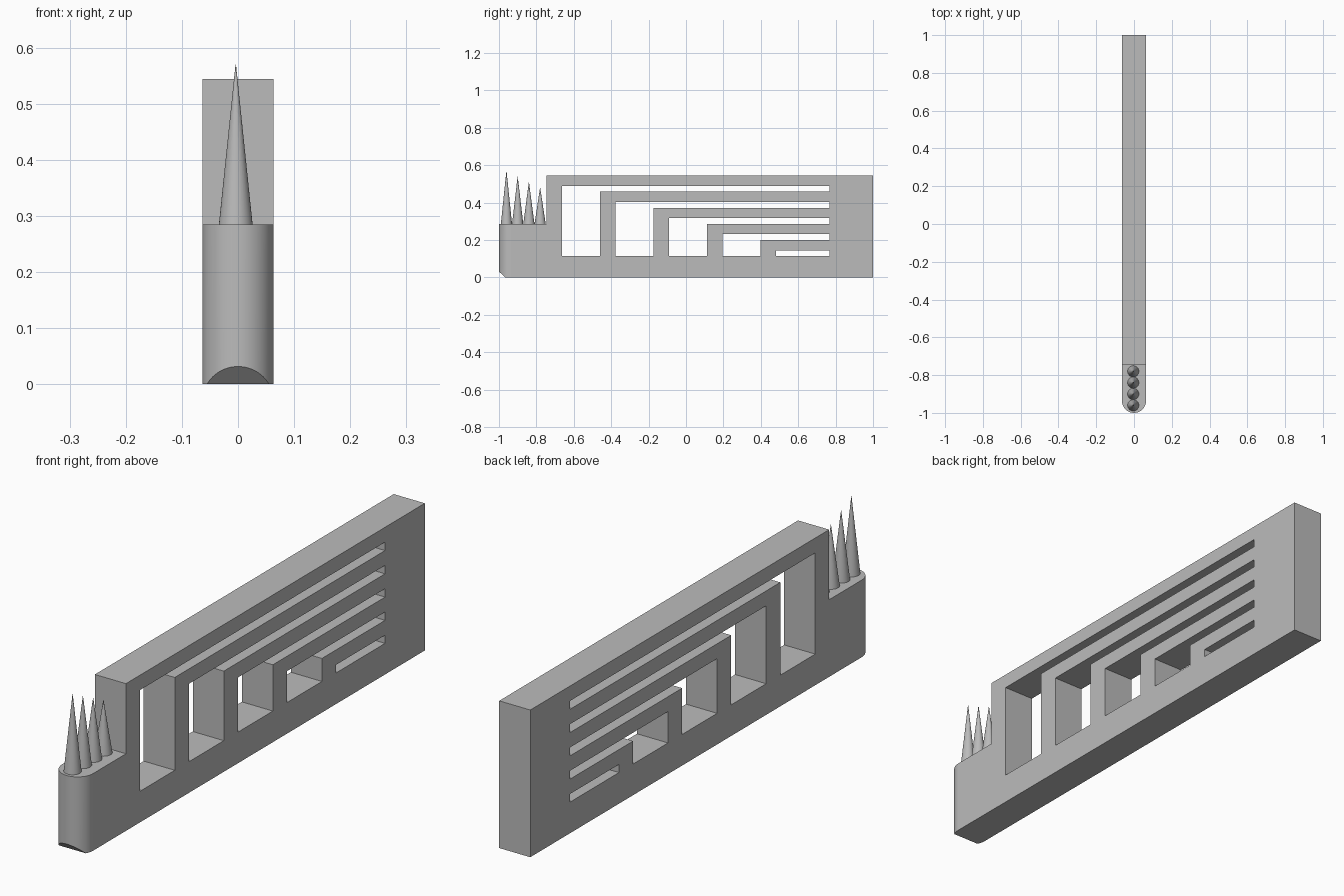
import bpy, bmesh, math

cube = bpy.data.objects.get("Cube")
if cube:
    bpy.data.objects.remove(cube, do_unlink=True)

HALF = 0.0635            # half thickness of the plate
TOP, SHELF = 0.544, 0.285

grey = bpy.data.materials.new("plain_grey")
grey.use_nodes = True
colour = (0.5, 0.5, 0.5, 1)
grey.diffuse_color = colour
grey.node_tree.nodes["Principled BSDF"].inputs["Base Color"].default_value = colour


def prism(name, points, sweep):
    """Extrude a flat outline of 3D points along a vector."""
    bm = bmesh.new()
    face = bm.faces.new([bm.verts.new(p) for p in points])
    ext = bmesh.ops.extrude_face_region(bm, geom=[face])
    verts = [g for g in ext["geom"] if isinstance(g, bmesh.types.BMVert)]
    bmesh.ops.translate(bm, verts=verts, vec=sweep)
    bmesh.ops.recalc_face_normals(bm, faces=bm.faces)
    mesh = bpy.data.meshes.new(name)
    bm.to_mesh(mesh)
    bm.free()
    obj = bpy.data.objects.new(name, mesh)
    mesh.materials.append(grey)
    bpy.context.collection.objects.link(obj)
    return obj


def side_cutter(name, outline):
    """Cutter drawn as a (y, z) outline, passing through the full thickness."""
    obj = prism(name, [(-0.2, y, z) for y, z in outline], (0.4, 0, 0))
    obj.hide_render = True
    return obj


# Plate with a half-round nose in plan
steps = 32
nose = [(-HALF * math.cos(math.pi * i / steps),
         -1 + HALF - HALF * math.sin(math.pi * i / steps), 0) for i in range(steps + 1)]
body = prism("body", nose + [(HALF, 1, 0), (-HALF, 1, 0)], (0, 0, TOP))

# Step for the spikes, and the bevel under the nose
cutters = [
    side_cutter("shelf_cutter", [(-1.2, SHELF), (-0.745, SHELF), (-0.745, 0.8), (-1.2, 0.8)]),
    side_cutter("bevel_cutter", [(-1.1, -0.1), (-0.865, -0.1), (-1.1, 0.129)]),
]

# Nested windows, each a tall opening that turns into a long slot
floor, slot_end, slot = 0.115, 0.768, 0.031
for i in range(5):
    y0 = -0.664 + 0.2865 * i
    y1 = y0 + 0.204
    top = 0.489 - 0.086 * i
    if i < 4:
        outline = [(y0, floor), (y1, floor), (y1, top - slot),
                   (slot_end, top - slot), (slot_end, top), (y0, top)]
    else:
        outline = [(y0, floor), (slot_end, floor), (slot_end, top), (y0, top)]
    cutters.append(side_cutter("window_cutter", outline))

for cutter in cutters:
    mod = body.modifiers.new("cut", "BOOLEAN")
    mod.operation = "DIFFERENCE"
    mod.solver = "EXACT"
    mod.object = cutter

# Bake the cuts and drop the cutters
bpy.context.view_layer.update()
graph = bpy.context.evaluated_depsgraph_get()
baked = bpy.data.meshes.new_from_object(body.evaluated_get(graph))
body.modifiers.clear()
body.data = baked
for cutter in cutters:
    bpy.data.objects.remove(cutter, do_unlink=True)

# Smooth only the curved nose
for poly in body.data.polygons:
    poly.use_smooth = poly.center.y < -0.93 and abs(poly.normal.z) < 0.1

# Row of spikes, tallest at the front
for i in range(4):
    height = 0.285 - 0.03 * i
    bpy.ops.mesh.primitive_cone_add(
        vertices=32, radius1=0.03, radius2=0.0004, depth=height,
        location=(-0.004, -0.96 + 0.06 * i, SHELF + height / 2))
    spike = bpy.context.object
    spike.name = f"spike_{i + 1}"
    spike.data.materials.append(grey)
    bpy.ops.object.shade_smooth_by_angle(angle=math.radians(30))
